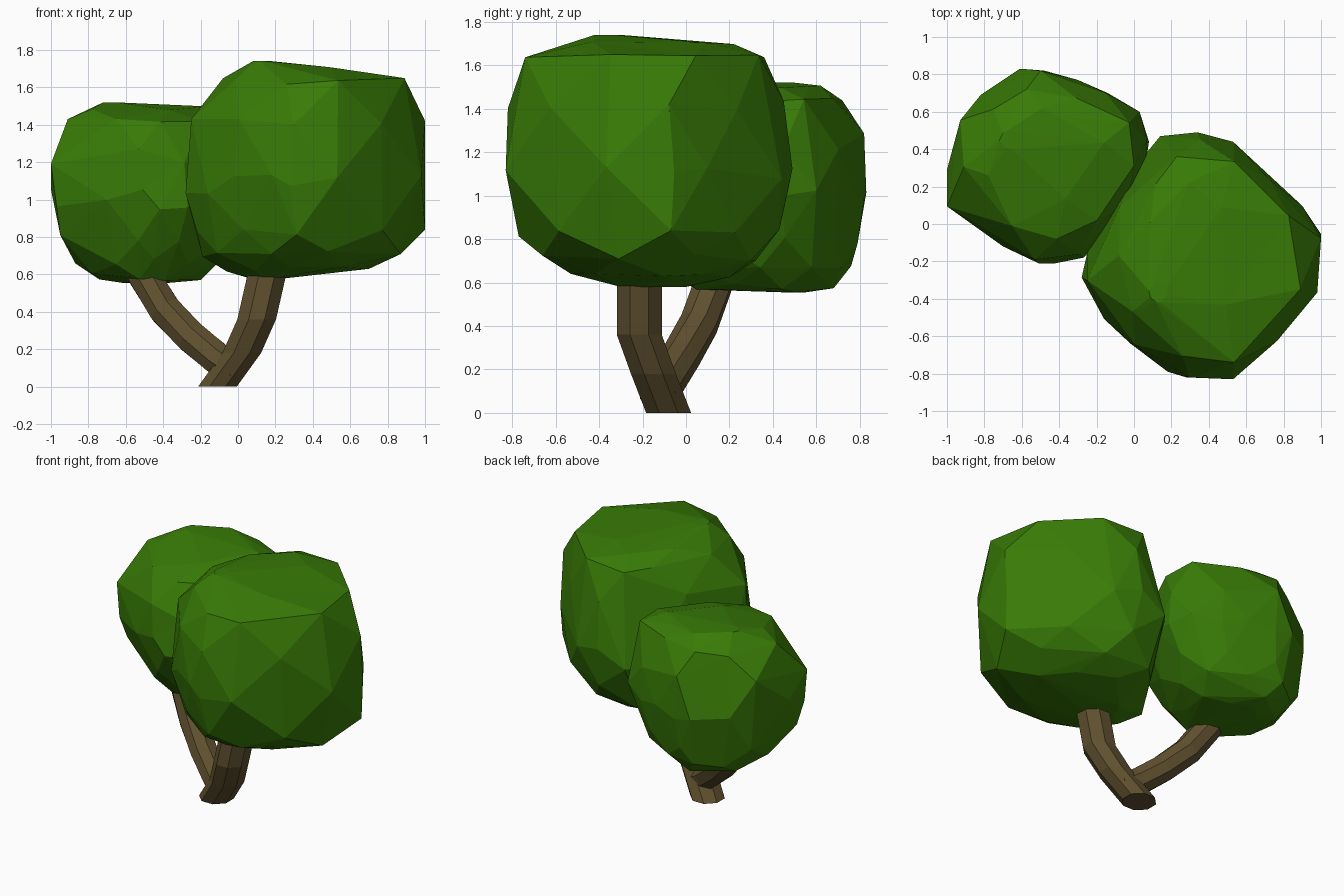
import bpy, bmesh, math, random
from mathutils import Vector

if "Cube" in bpy.data.objects:
    bpy.data.objects.remove(bpy.data.objects["Cube"])


def material(name, rgb):
    m = bpy.data.materials.new(name)
    m.diffuse_color = (*rgb, 1)
    m.use_nodes = True
    m.node_tree.nodes["Principled BSDF"].inputs["Base Color"].default_value = m.diffuse_color
    return m


leaf = material("leaf_green", (0.04, 0.20, 0.002))
bark = material("bark_brown", (0.115, 0.08, 0.028))


def finish(bm, name, mat):
    bmesh.ops.recalc_face_normals(bm, faces=bm.faces)
    me = bpy.data.meshes.new(name)
    bm.to_mesh(me)
    bm.free()
    me.materials.append(mat)
    ob = bpy.data.objects.new(name, me)
    bpy.context.collection.objects.link(ob)
    return ob


def crown(name, outline, rings, seed):
    """Faceted foliage: the plan outline fitted to each ring (z, x0, x1, y0, y1), then hulled."""
    rnd = random.Random(seed)
    bm = bmesh.new()
    for i, (z, x0, x1, y0, y1) in enumerate(rings):
        edge = i in (0, len(rings) - 1)
        middle = i in (4, 5)
        pts = outline if i == 4 else outline[i % 2::2]
        xs, ys = zip(*pts)
        for x, y in pts:
            u = (x - min(xs)) / (max(xs) - min(xs))
            v = (y - min(ys)) / (max(ys) - min(ys))
            dz = 0 if edge else rnd.uniform(-1, 1) * (0.06 if middle else 0.02)
            bm.verts.new((x0 + u * (x1 - x0), y0 + v * (y1 - y0), z + dz))
    res = bmesh.ops.convex_hull(bm, input=bm.verts)
    loose = {g for g in res["geom_interior"] + res["geom_unused"]
             if isinstance(g, bmesh.types.BMVert)}
    bmesh.ops.delete(bm, geom=list(loose), context='VERTS')
    bmesh.ops.dissolve_limit(bm, angle_limit=0.06, verts=bm.verts, edges=bm.edges)
    bmesh.ops.triangulate(bm, faces=[f for f in bm.faces if len(f.verts) > 4])
    return finish(bm, name, leaf)


def limb(name, path, radius, level, sides=8):
    """Eight-sided bent limb; level keeps its rings horizontal."""
    bm = bmesh.new()
    pts = [Vector(p) for p in path]
    rings = []
    for i, p in enumerate(pts):
        t = pts[min(i + 1, len(pts) - 1)] - pts[max(i - 1, 0)]
        t = Vector((0, 0, 1)) if level else t.normalized()
        a = Vector((0, 1, 0)).cross(t).normalized()
        b = t.cross(a)
        ring = []
        for k in range(sides):
            ang = math.tau * (k + 0.5) / sides
            ring.append(bm.verts.new(p + radius * (a * math.cos(ang) + b * math.sin(ang))))
        rings.append(ring)
    for r, s in zip(rings, rings[1:]):
        for k in range(sides):
            n = (k + 1) % sides
            bm.faces.new((r[k], r[n], s[n], s[k]))
    bm.faces.new(rings[0])
    bm.faces.new(rings[-1])
    return finish(bm, name, bark)


# Large front-right crown
crown("large_crown",
      [(.14, .47), (.34, .49), (.53, .44), (.72, .27), (.9, .1), (1, -.05), (.98, -.36),
       (.76, -.61), (.53, -.82), (.28, -.81), (.18, -.78), (-.02, -.63), (-.16, -.5),
       (-.28, -.28), (-.25, -.15), (-.1, .13), (0, .3)],
      [(.58, .06, .26, -.30, .0), (.635, -.06, .70, -.53, .2), (.71, -.19, .87, -.66, .32),
       (.83, -.22, 1, -.77, .43), (1.08, -.28, 1, -.83, .49), (1.42, -.25, 1, -.82, .45),
       (1.63, -.08, .89, -.74, .36), (1.695, .0, .6, -.55, .22), (1.74, .08, .18, -.42, -.3)],
      3)

# Small back-left crown
crown("small_crown",
      [(-.61, .83), (-.48, .82), (-.3, .77), (-.14, .7), (.03, .6), (.08, .44), (.06, .3),
       (-.02, .1), (-.17, -.08), (-.27, -.18), (-.42, -.21), (-.51, -.21), (-.7, -.12),
       (-.97, .08), (-1, .29), (-.9, .55), (-.82, .69)],
      [(.555, -.62, -.36, .35, .55), (.585, -.78, -.2, .03, .68), (.67, -.87, -.1, -.06, .76),
       (.79, -.95, .0, -.12, .79), (1.0, -1, .08, -.21, .83), (1.24, -1, .07, -.19, .82),
       (1.43, -.91, .0, -.08, .72), (1.49, -.78, -.16, .12, .62), (1.52, -.72, -.6, .4, .5)],
      8)

# Leaning trunk and its side branch, both running up into the crowns
limb("trunk", [(-.11, -.08, 0), (.02, -.15, .18), (.10, -.215, .36), (.15, -.215, .58),
               (.2, -.215, .85)], 0.112, True)
limb("side_branch", [(.0, -.13, .08), (-.11, -.09, .15), (-.25, -.02, .265), (-.39, .06, .41),
                     (-.5, .125, .59), (-.56, .18, .8)], 0.092, False)
